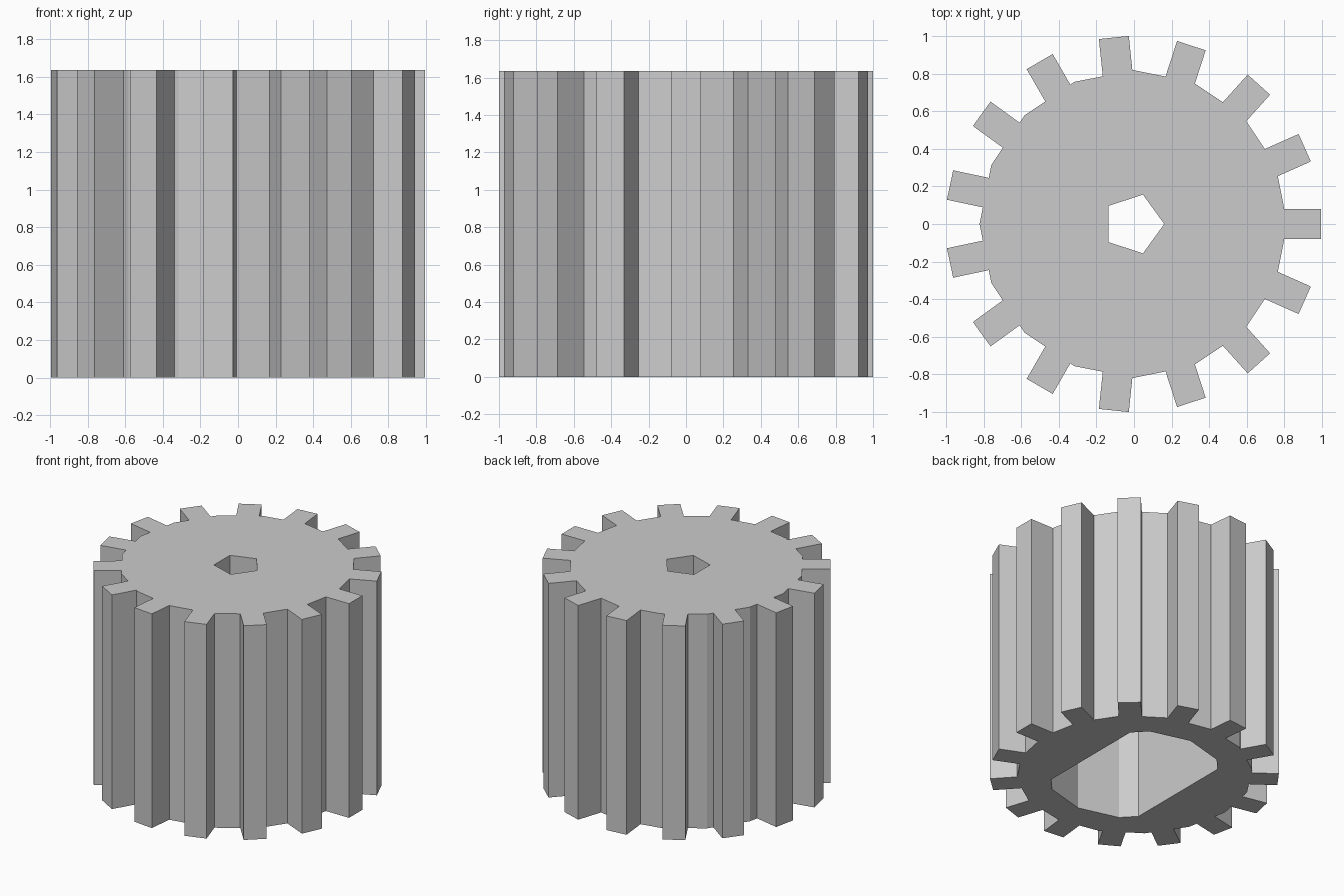
import bpy, bmesh
from math import pi, tau, sin, cos, atan2

cube = bpy.data.objects.get("Cube")
if cube:
    bpy.data.objects.remove(cube, do_unlink=True)

HEIGHT = 1.635
BODY_R, BODY_SIDES = 0.818, 16
TIP_R, TEETH, HALF_WIDTH = 0.997, 15, 0.08
CENTRE_X = -0.003

grey = bpy.data.materials.new("light_grey")
grey.use_nodes = True
grey.diffuse_color = (0.6, 0.6, 0.6, 1)
grey.node_tree.nodes["Principled BSDF"].inputs["Base Color"].default_value = (0.6, 0.6, 0.6, 1)


def ring(radius, sides):
    return [(radius * cos(tau * k / sides), radius * sin(tau * k / sides)) for k in range(sides)]


def prism(name, points, bottom, top):
    """Extrude a star-shaped outline, ordered by angle, between two heights."""
    points = sorted(points, key=lambda p: atan2(p[1], p[0]))
    bm = bmesh.new()
    base = bm.faces.new([bm.verts.new((x + CENTRE_X, y, bottom)) for x, y in points])
    extruded = bmesh.ops.extrude_face_region(bm, geom=[base], use_keep_orig=True)["geom"]
    bmesh.ops.translate(bm, vec=(0, 0, top - bottom),
                        verts=[g for g in extruded if isinstance(g, bmesh.types.BMVert)])
    bmesh.ops.recalc_face_normals(bm, faces=bm.faces)
    mesh = bpy.data.meshes.new(name)
    bm.to_mesh(mesh)
    bm.free()
    mesh.materials.append(grey)
    obj = bpy.data.objects.new(name, mesh)
    bpy.context.collection.objects.link(obj)
    return obj


def root_distance(angle, offset):
    """Distance along a tooth side at which it meets the polygonal body."""
    apothem = BODY_R * cos(pi / BODY_SIDES)
    hits = []
    for k in range(BODY_SIDES):
        turn = tau * (k + 0.5) / BODY_SIDES - angle
        if cos(turn) > 0.1:
            hits.append((apothem - offset * sin(turn)) / cos(turn))
    return min(hits)


# Gear outline: straight-sided teeth standing on a polygonal body
outline = []
body_points = ring(BODY_R, BODY_SIDES)
for k in range(TEETH):
    a = tau * k / TEETH
    for side in (-HALF_WIDTH, HALF_WIDTH):
        for d in (root_distance(a, side), TIP_R):
            outline.append((d * cos(a) - side * sin(a), d * sin(a) + side * cos(a)))
    # Drop body corners hidden inside this tooth
    body_points = [(x, y) for x, y in body_points
                   if x * cos(a) + y * sin(a) < 0 or abs(y * cos(a) - x * sin(a)) > HALF_WIDTH]
gear = prism("gear", outline + body_points, 0, HEIGHT)

# Underside socket with two flats, and a five-sided hole through the top
FLAT_X, FLAT_Y = 0.395, 0.425
socket = [p for p in ring(0.605, 12) if abs(p[0]) < FLAT_X]
socket += [(sx * FLAT_X, sy * FLAT_Y) for sx in (-1, 1) for sy in (-1, 1)]
cutters = [prism("socket_cutter", socket, -0.5, 1.31),
           prism("hole_cutter", ring(0.164, 5), -0.6, HEIGHT + 0.5)]

bpy.context.view_layer.objects.active = gear
for cutter in cutters:
    cutter.hide_render = True
    cut = gear.modifiers.new(cutter.name, "BOOLEAN")
    cut.operation = "DIFFERENCE"
    cut.solver = "EXACT"
    cut.object = cutter
    bpy.ops.object.modifier_apply(modifier=cut.name)
    bpy.data.objects.remove(cutter, do_unlink=True)
